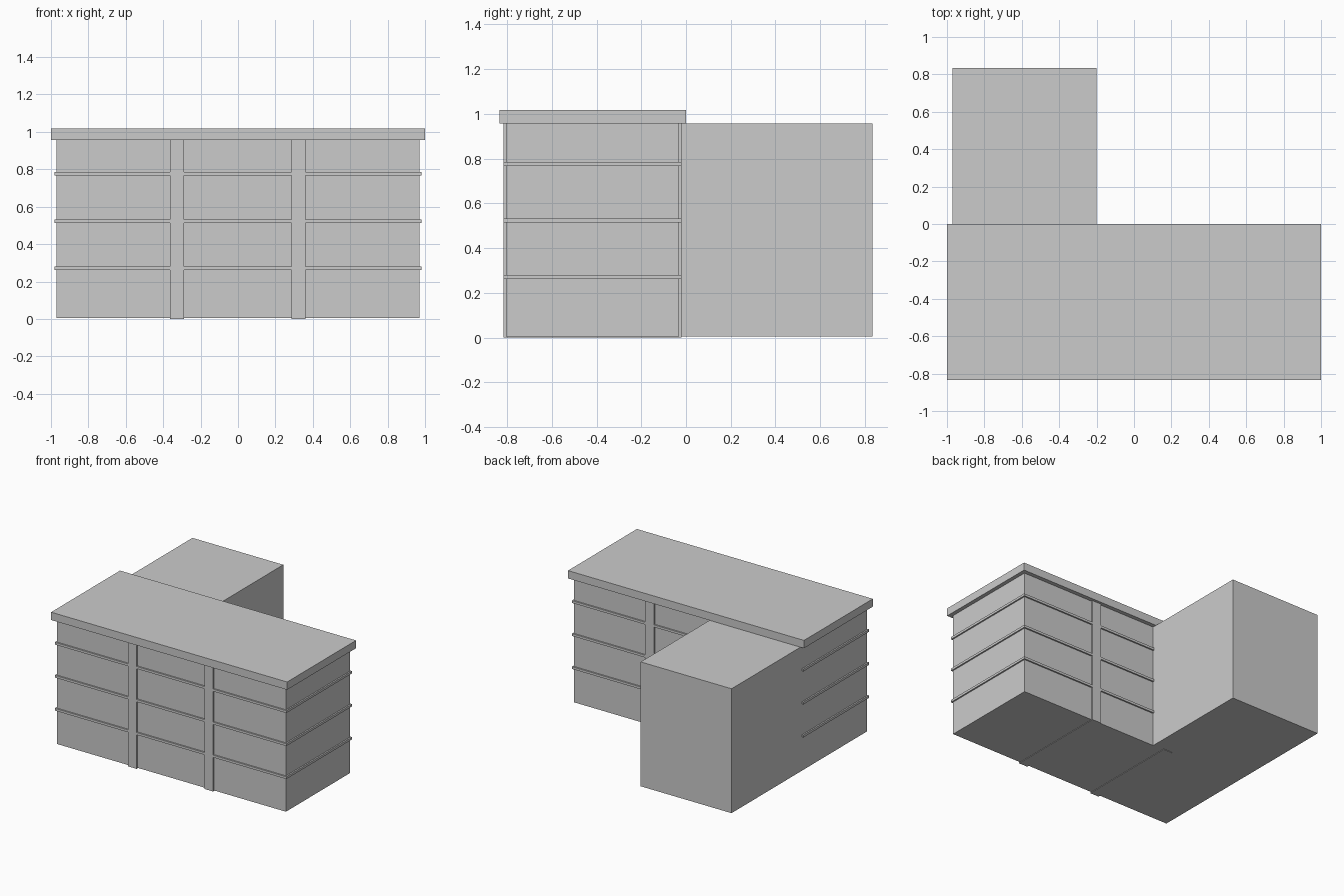
import bpy, bmesh

if "Cube" in bpy.data.objects:
    bpy.data.objects.remove(bpy.data.objects["Cube"])

TOP = 0.957                      # wall height
FRONT, BACK = -0.805, -0.031     # main block wall planes
OUT = 0.011                      # how far the trim stands proud


def box(name, x0, x1, y0, y1, z0, z1):
    bpy.ops.mesh.primitive_cube_add(
        size=1, location=((x0 + x1) / 2, (y0 + y1) / 2, (z0 + z1) / 2))
    ob = bpy.context.object
    ob.name = name
    ob.scale = (x1 - x0, y1 - y0, z1 - z0)
    bpy.ops.object.transform_apply(location=True, rotation=False, scale=True)
    return ob


# L-shaped walls: main block plus rear wing, extruded from one plan
plan = [(-0.97, FRONT), (0.97, FRONT), (0.97, BACK),
        (-0.2, BACK), (-0.2, 0.834), (-0.97, 0.834)]
bm = bmesh.new()
base = bm.faces.new([bm.verts.new((x, y, 0.004)) for x, y in plan])
up = bmesh.ops.extrude_face_region(bm, geom=[base])["geom"]
bmesh.ops.translate(bm, vec=(0, 0, TOP - 0.004),
                    verts=[v for v in up if isinstance(v, bmesh.types.BMVert)])
bmesh.ops.recalc_face_normals(bm, faces=bm.faces)
mesh = bpy.data.meshes.new("walls")
bm.to_mesh(mesh)
bm.free()
bpy.context.collection.objects.link(bpy.data.objects.new("walls", mesh))

# Overhanging roof slab
box("roof_slab", -1, 1, -0.834, 0, TOP, 1.017)

# Vertical piers, showing on front and back
piers = [box("trim_pier", x - 0.0375, x + 0.0375,
             FRONT - OUT, BACK + OUT, 0, TOP) for x in (-0.325, 0.323)]

# Floor bands wrapping the main block, merged flush with the piers
trim = piers[0]
others = piers[1:] + [
    box("floor_band", -0.981, 0.981, FRONT - OUT, BACK + OUT, z - 0.009, z + 0.009)
    for z in (0.27, 0.523, 0.776)]
for ob in others:
    mod = trim.modifiers.new("merge", 'BOOLEAN')
    mod.operation = 'UNION'
    mod.solver = 'EXACT'
    mod.object = ob
bpy.context.view_layer.objects.active = trim
for mod in list(trim.modifiers):
    bpy.ops.object.modifier_apply(modifier=mod.name)
for ob in others:
    bpy.data.objects.remove(ob)
trim.name = "piers_and_floor_bands"
